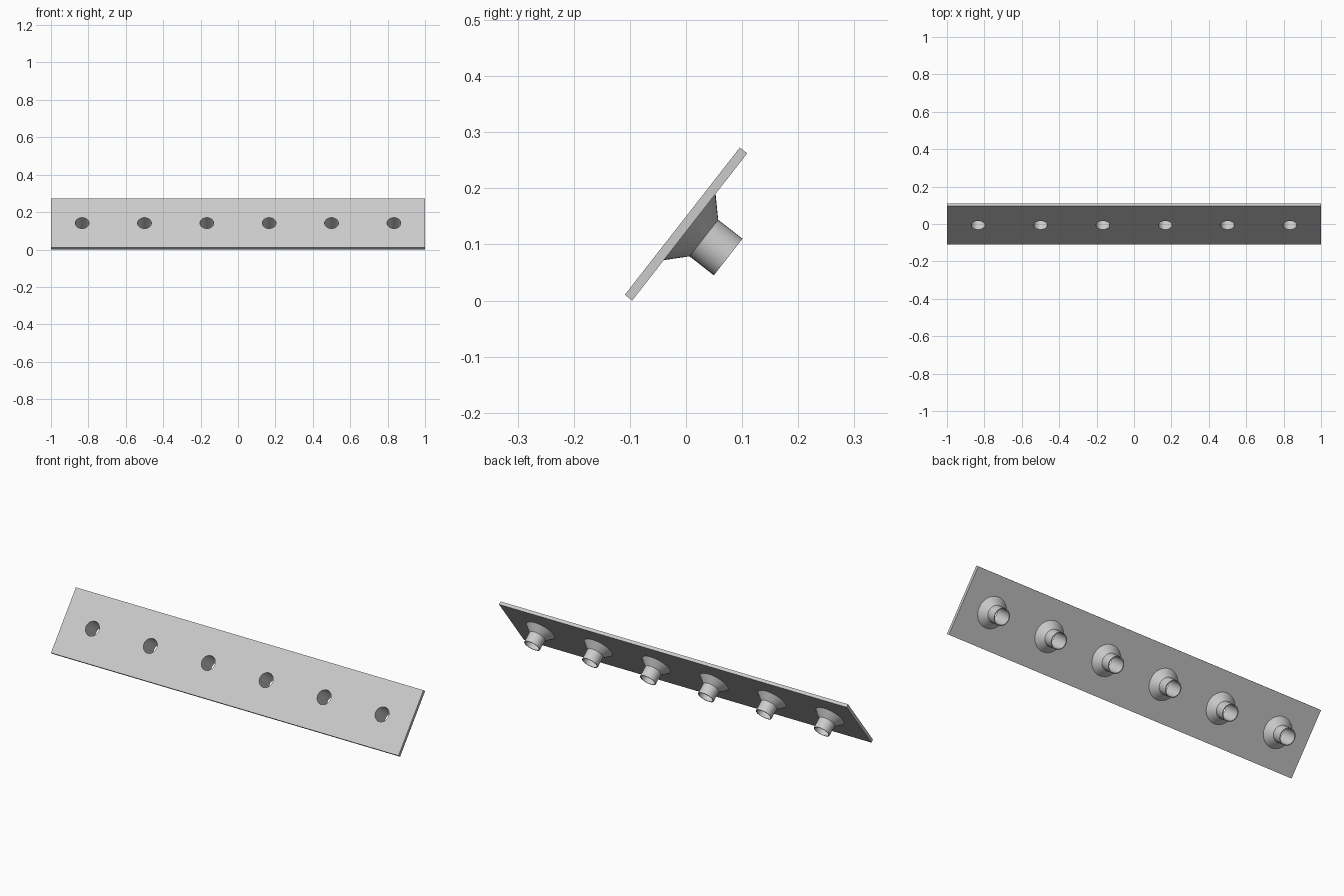
import bpy, bmesh, math
from mathutils import Matrix

cube = bpy.data.objects.get("Cube")
if cube:
    bpy.data.objects.remove(cube)

LENGTH, WIDTH, THICK = 2.0, 0.333, 0.0167
TILT = math.radians(52)
HOLE_R, SEGMENTS = 0.037, 32
SPACING = LENGTH / 6

grey = bpy.data.materials.new("light grey")
grey.use_nodes = True
colour = (0.6, 0.6, 0.6, 1)
grey.diffuse_color = colour
grey.node_tree.nodes["Principled BSDF"].inputs["Base Color"].default_value = colour

# Local frame: plate flat in xy, its back facing -z, then tilted to lean back
height = WIDTH * math.sin(TILT) + THICK * math.cos(TILT)
frame = Matrix.Translation((0, 0, height / 2)) @ Matrix.Rotation(TILT, 4, 'X')


def add_object(name, bm, matrix):
    bmesh.ops.recalc_face_normals(bm, faces=bm.faces)
    mesh = bpy.data.meshes.new(name)
    bm.to_mesh(mesh)
    bm.free()
    mesh.materials.append(grey)
    obj = bpy.data.objects.new(name, mesh)
    bpy.context.collection.objects.link(obj)
    obj.matrix_world = matrix
    return obj


def select_only(obj):
    bpy.ops.object.select_all(action='DESELECT')
    obj.select_set(True)
    bpy.context.view_layer.objects.active = obj


def smooth(obj):
    select_only(obj)
    bpy.ops.object.shade_smooth_by_angle(angle=math.radians(30))


centres = [(i - 2.5) * SPACING for i in range(6)]

# Flat plate
bm = bmesh.new()
bmesh.ops.create_cube(bm, size=1)
bmesh.ops.scale(bm, vec=(LENGTH, WIDTH, THICK), verts=bm.verts)
plate = add_object("plate", bm, frame)

# Round holes drilled through the plate
bm = bmesh.new()
for x in centres:
    bmesh.ops.create_cone(bm, cap_ends=True, segments=SEGMENTS, radius1=HOLE_R,
                          radius2=HOLE_R, depth=THICK * 4,
                          matrix=Matrix.Translation((x, 0, 0)))
cutter = add_object("hole_cutter", bm, frame)
cutter.hide_render = True
drill = plate.modifiers.new("holes", 'BOOLEAN')
drill.operation = 'DIFFERENCE'
drill.solver = 'EXACT'
drill.object = cutter
select_only(plate)
bpy.ops.object.modifier_apply(modifier=drill.name)
bpy.data.objects.remove(cutter)
smooth(plate)

# Flared hollow nozzles on the back: (radius, distance from the plate)
profile = [(0.075, 0), (0.0414, 0.032), (0.0414, 0.087), (HOLE_R, 0.087), (HOLE_R, 0)]
for number, x in enumerate(centres, 1):
    bm = bmesh.new()
    verts = [bm.verts.new((r, 0, -THICK / 2 - d)) for r, d in profile]
    edges = [bm.edges.new(pair) for pair in zip(verts, verts[1:])]
    bmesh.ops.spin(bm, geom=verts + edges, cent=(0, 0, 0), axis=(0, 0, 1),
                   angle=math.tau, steps=SEGMENTS, use_merge=True)
    bmesh.ops.remove_doubles(bm, verts=bm.verts, dist=0.0001)
    # Close the ring against the plate so the shell is solid
    bmesh.ops.bridge_loops(bm, edges=[e for e in bm.edges if e.is_boundary])
    smooth(add_object(f"nozzle_{number}", bm, frame @ Matrix.Translation((x, 0, 0))))
